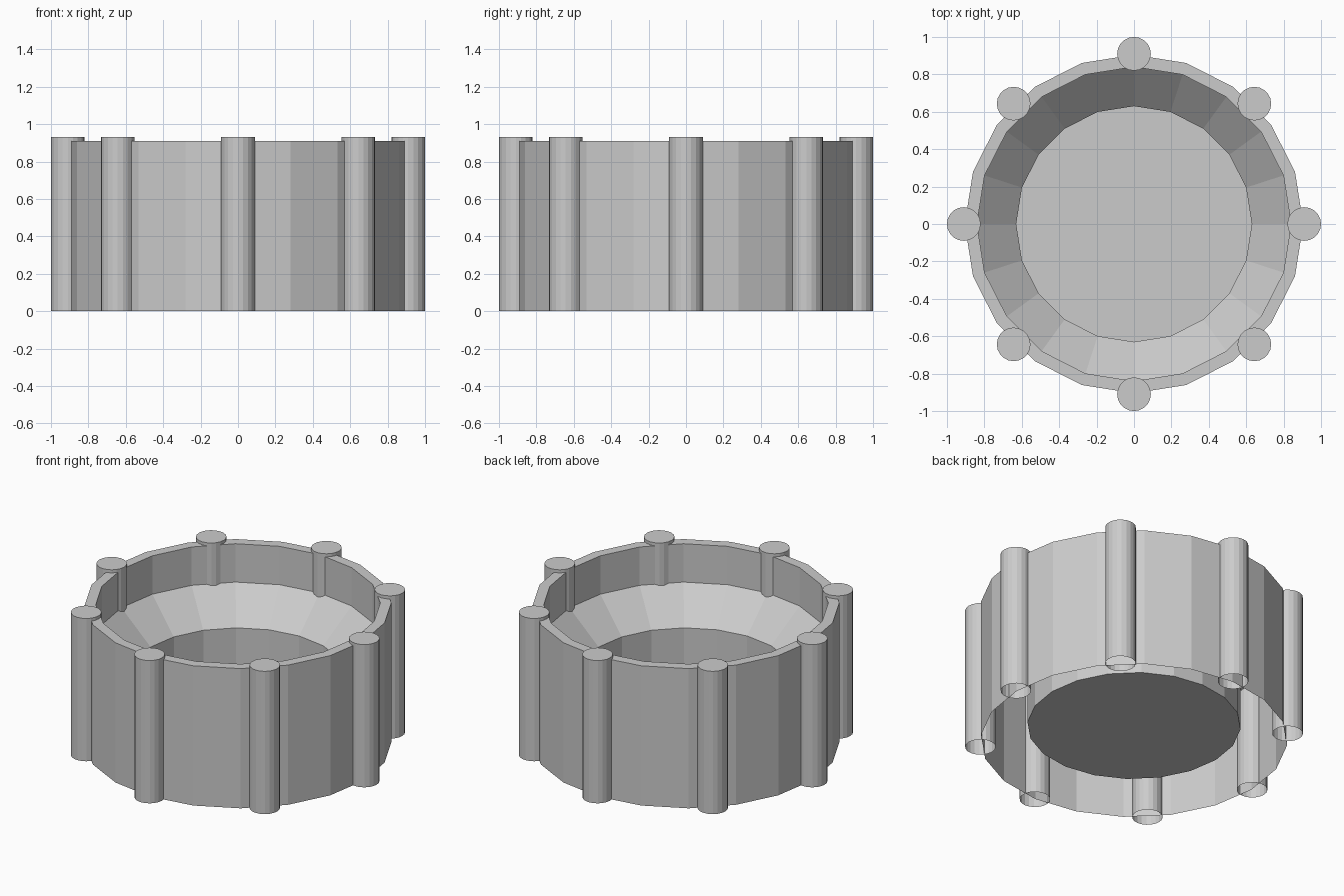
import bpy, bmesh
from math import cos, sin, tau

if "Cube" in bpy.data.objects:
    bpy.data.objects.remove(bpy.data.objects["Cube"])

SIDES = 20


def lathe(name, profile, center=(0, 0), sides=SIDES):
    """Revolve an (r, z) profile; the last ring is closed with a flat face."""
    bm = bmesh.new()
    rings = [[bm.verts.new((center[0] + r * cos(tau * i / sides),
                            center[1] + r * sin(tau * i / sides), z))
              for i in range(sides)] for r, z in profile]
    for low, high in zip(rings, rings[1:]):
        for i in range(sides):
            j = (i + 1) % sides
            bm.faces.new((low[i], low[j], high[j], high[i]))
    bm.faces.new(rings[-1])
    mesh = bpy.data.meshes.new(name)
    bm.to_mesh(mesh)
    bm.free()
    obj = bpy.data.objects.new(name, mesh)
    bpy.context.collection.objects.link(obj)
    return obj


# Outer wall, rim, inner wall, funnel and recessed floor (open underneath)
lathe("basin", [(0.905, 0), (0.905, 0.91), (0.84, 0.91),
                (0.84, 0.66), (0.63, 0.46), (0.63, 0.10)])

# Eight round posts around the wall, capped on top and open below
for k in range(8):
    a = tau * k / 8
    lathe(f"post_{k + 1}", [(0.09, 0), (0.09, 0.93)],
          (0.91 * cos(a), 0.91 * sin(a)))
